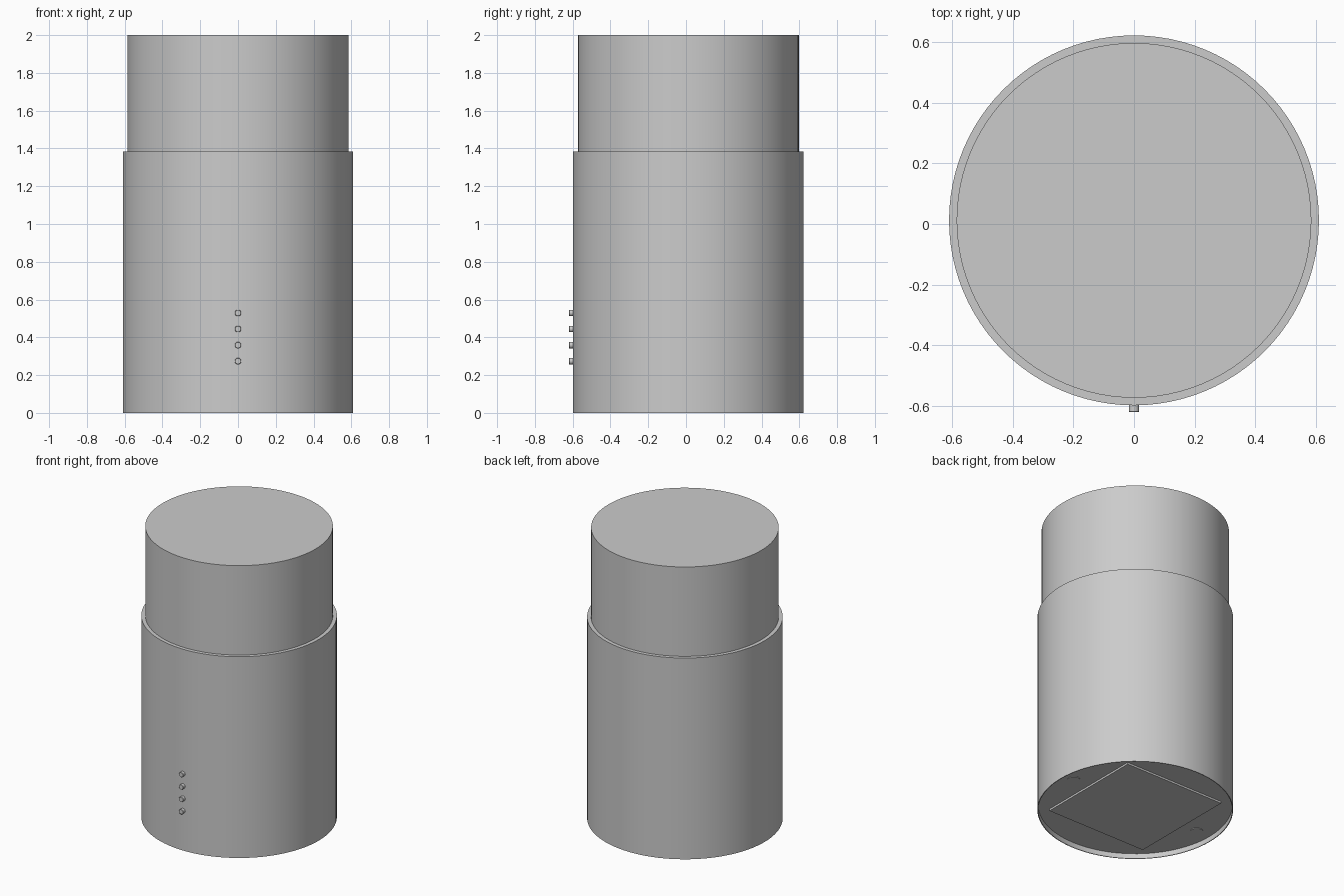
import bpy, bmesh, math

if "Cube" in bpy.data.objects:
    bpy.data.objects.remove(bpy.data.objects["Cube"])

CY = 0.012   # body axis sits slightly back so the buttons fit the overall depth
SEGS = 96


def finish(name, bm):
    bmesh.ops.recalc_face_normals(bm, faces=bm.faces)
    me = bpy.data.meshes.new(name)
    bm.to_mesh(me)
    bm.free()
    ob = bpy.data.objects.new(name, me)
    bpy.context.collection.objects.link(ob)
    bpy.ops.object.select_all(action='DESELECT')
    ob.select_set(True)
    bpy.context.view_layer.objects.active = ob
    bpy.ops.object.shade_smooth_by_angle(angle=math.radians(30))
    return ob


def lathe(name, profile, loc=(0, 0, 0), rot=(0, 0, 0), segs=SEGS):
    """Revolve (radius, height) points about local z; the end rings are capped."""
    bm = bmesh.new()
    rings = []
    for r, z in profile:
        rings.append([bm.verts.new((r * math.cos(2 * math.pi * i / segs),
                                    r * math.sin(2 * math.pi * i / segs), z))
                      for i in range(segs)])
    for a, b in zip(rings, rings[1:]):
        for i in range(segs):
            j = (i + 1) % segs
            bm.faces.new((a[i], a[j], b[j], b[i]))
    bm.faces.new(rings[0])
    bm.faces.new(rings[-1])
    ob = finish(name, bm)
    ob.location, ob.rotation_euler = loc, rot
    return ob


# Stepped body: recessed underside, thin bottom rim, sleeve, ledge, upper drum
lathe("stepped_body", [(0.605, 0.035), (0.605, 0), (0.61, 0), (0.61, 1.385),
                       (0.585, 1.385), (0.585, 2.0)], (0, CY, 0))

# Column of push buttons on the front, each a thin collar with a plunger
for k in range(4):
    lathe(f"button_{k + 1}", [(0.025, 0), (0.025, 0.022), (0.017, 0.022),
                              (0.017, 0.046), (0.015, 0.048)],
          (0, -0.572, 0.274 + 0.085 * k), (math.pi / 2, 0, 0), 24)

# Square access panel standing slightly proud of the underside
bm = bmesh.new()
bmesh.ops.create_cube(bm, size=1)
bmesh.ops.scale(bm, vec=(0.76, 0.76, 0.02), verts=bm.verts)
finish("bottom_panel", bm).location = (0, CY, 0.032)

# Small screw heads either side of the panel
for side, s in (("left", -1), ("right", 1)):
    lathe(f"screw_{side}", [(0.04, 0.031), (0.04, 0.04)], (s * 0.5, CY, 0), segs=24)
